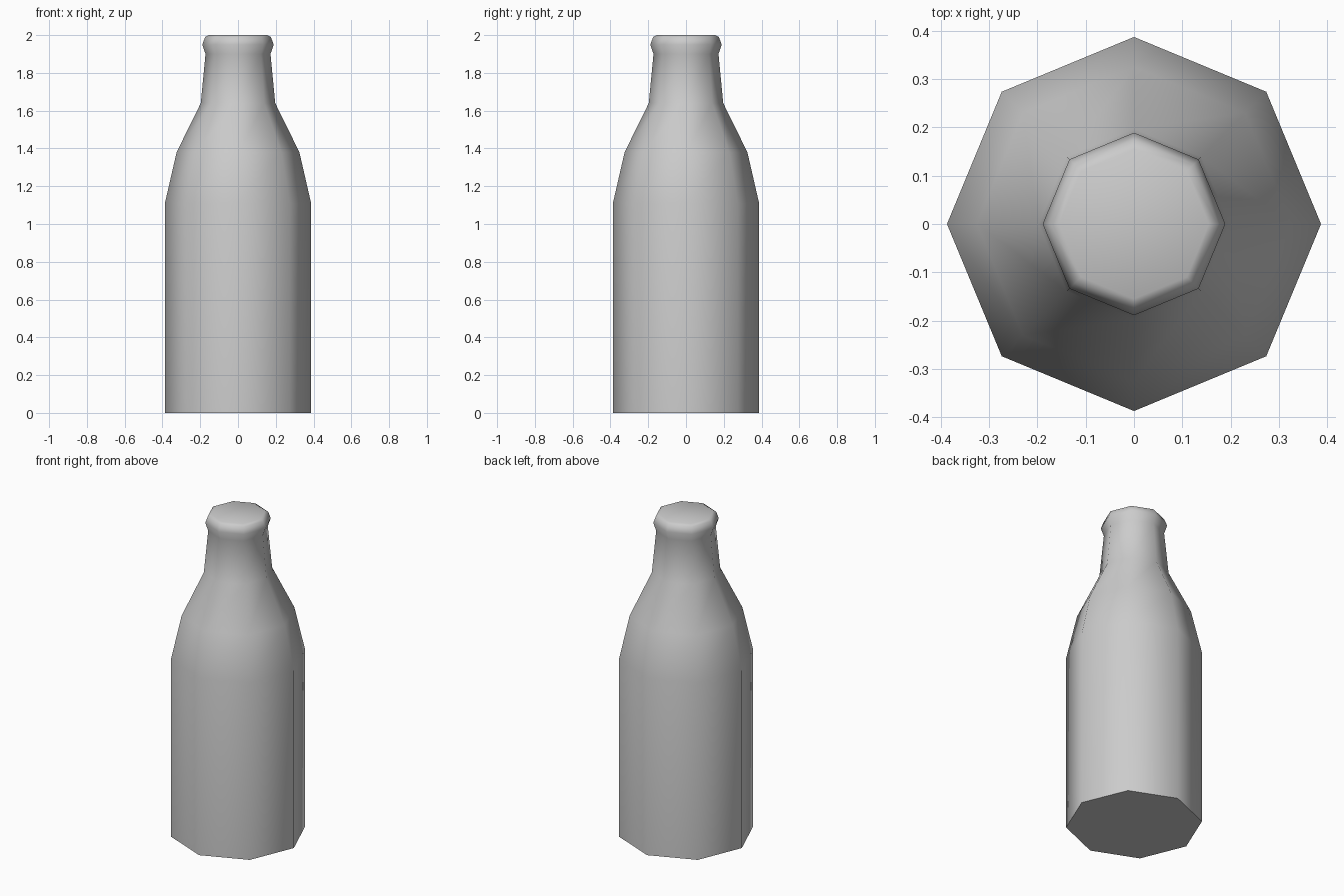
import bpy, bmesh, math

if "Cube" in bpy.data.objects:
    bpy.data.objects.remove(bpy.data.objects["Cube"], do_unlink=True)

SIDES = 8

# Single flat colour
glass = bpy.data.materials.new("light grey")
glass.use_nodes = True
colour = (0.6, 0.6, 0.6, 1)
glass.diffuse_color = colour
glass.node_tree.nodes["Principled BSDF"].inputs["Base Color"].default_value = colour

# Bottle profile from base to mouth: (radius, height)
profile = [(0.387, 0), (0.387, 1.11), (0.325, 1.38), (0.197, 1.64),
           (0.172, 1.9), (0.189, 1.95), (0.174, 1.99), (0.155, 2)]

# Turn the profile into closed octagonal rings
bm = bmesh.new()
rings = []
for radius, height in profile:
    angles = [math.tau * i / SIDES for i in range(SIDES)]
    rings.append([bm.verts.new((radius * math.cos(a), radius * math.sin(a), height))
                  for a in angles])
for low, high in zip(rings, rings[1:]):
    for i in range(SIDES):
        j = (i + 1) % SIDES
        bm.faces.new((low[i], low[j], high[j], high[i]))

# Flat base and closed mouth
base = bm.faces.new(rings[0][::-1])
bm.faces.new(rings[-1])

# Smooth body with a crisp edge around the base
for face in bm.faces:
    face.smooth = face is not base
for edge in base.edges:
    edge.smooth = False

mesh = bpy.data.meshes.new("bottle")
bm.to_mesh(mesh)
bm.free()
mesh.materials.append(glass)
bottle = bpy.data.objects.new("bottle", mesh)
bpy.context.collection.objects.link(bottle)
